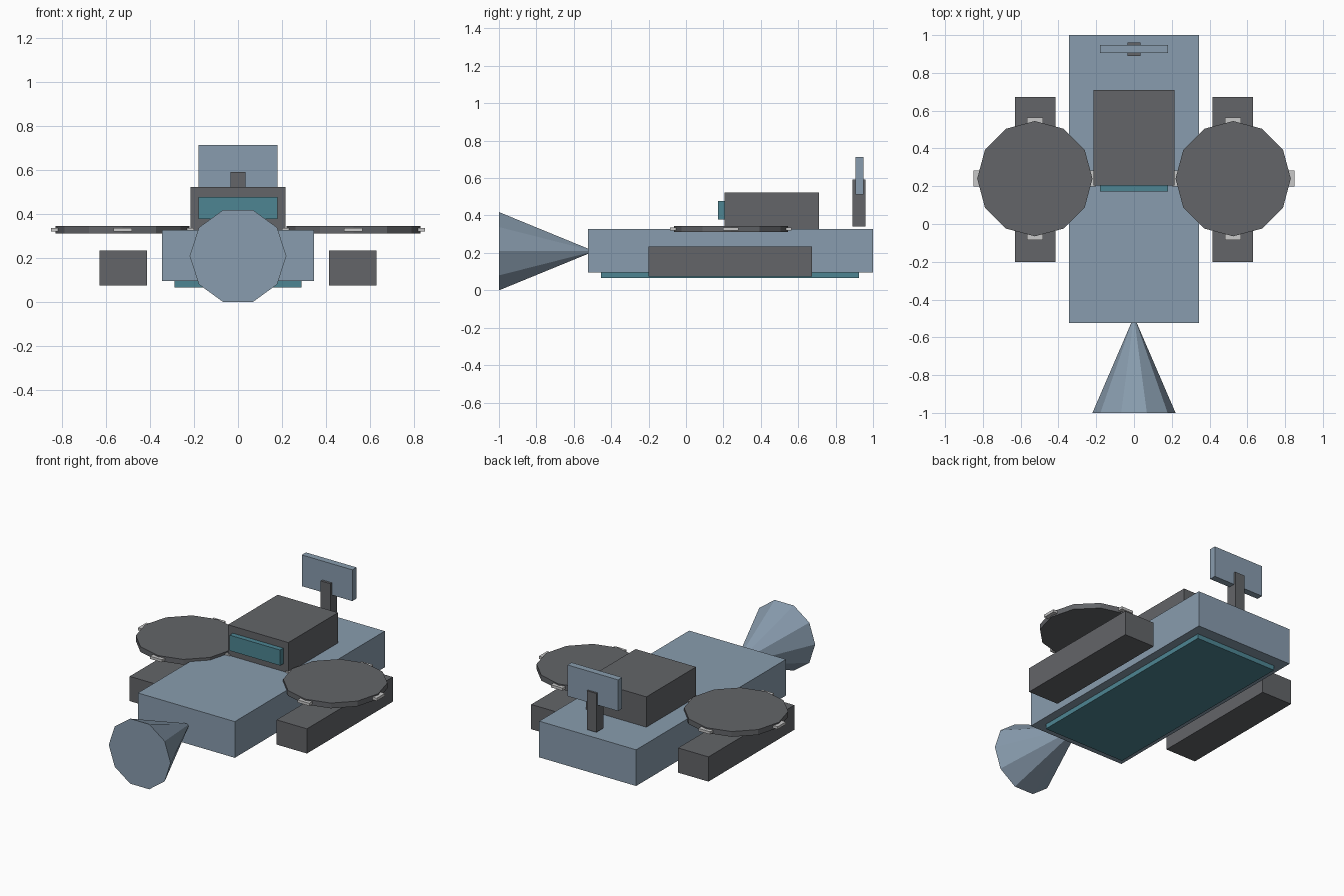
import bpy
import bmesh
from math import cos, sin, tau
from mathutils import Vector

cube = bpy.data.objects.get("Cube")
if cube:
    bpy.data.objects.remove(cube, do_unlink=True)


def material(name, color):
    mat = bpy.data.materials.new(name)
    mat.use_nodes = True
    rgba = (*color, 1.0)
    mat.diffuse_color = rgba
    mat.node_tree.nodes["Principled BSDF"].inputs["Base Color"].default_value = rgba
    return mat


blue = material("blue grey", (0.25, 0.335, 0.425))
dark = material("dark grey", (0.125, 0.13, 0.14))
teal = material("teal", (0.075, 0.235, 0.29))
pale = material("pale grey", (0.58, 0.58, 0.58))


def finish(name, bm, mat):
    bmesh.ops.recalc_face_normals(bm, faces=bm.faces)
    mesh = bpy.data.meshes.new(name)
    bm.to_mesh(mesh)
    bm.free()
    mesh.materials.append(mat)
    obj = bpy.data.objects.new(name, mesh)
    bpy.context.scene.collection.objects.link(obj)
    return obj


def box(name, x, y, z, mat):
    """Box spanning the given (low, high) range on each axis."""
    bm = bmesh.new()
    bmesh.ops.create_cube(bm, size=1)
    for v in bm.verts:
        v.co = Vector([a + (b - a) * (c + 0.5) for (a, b), c in zip((x, y, z), v.co)])
    return finish(name, bm, mat)


def frustum(name, start, end, r_start, r_end, sides, u, v, mat):
    """Capped frustum between two points, its rings lying in the u-v plane."""
    bm = bmesh.new()
    rings = []
    for centre, r in ((start, r_start), (end, r_end)):
        angles = [tau * i / sides for i in range(sides)]
        rings.append([bm.verts.new(Vector(centre) + r * (cos(a) * Vector(u) + sin(a) * Vector(v)))
                      for a in angles])
        bm.faces.new(rings[-1])
    for i in range(sides):
        j = (i + 1) % sides
        bm.faces.new((rings[0][i], rings[0][j], rings[1][j], rings[1][i]))
    return finish(name, bm, mat)


X, Y, Z = (1, 0, 0), (0, 1, 0), (0, 0, 1)

# Hull, belly plate and nose cone
box("hull", (-0.345, 0.345), (-0.525, 1.0), (0.095, 0.328), blue)
box("belly_plate", (-0.29, 0.29), (-0.455, 0.925), (0.065, 0.095), teal)
frustum("nose_cone", (0, -1.0, 0.209), (0, -0.52, 0.209), 0.22, 0.013, 10, X, Z, blue)

# Cabin and its window
box("cabin", (-0.215, 0.215), (0.205, 0.71), (0.328, 0.523), dark)
box("cabin_window", (-0.18, 0.18), (0.172, 0.205), (0.378, 0.478), teal)

# Rear post and panel
box("rear_post", (-0.034, 0.034), (0.89, 0.96), (0.342, 0.592), dark)
box("rear_panel", (-0.18, 0.18), (0.906, 0.948), (0.513, 0.714), blue)

# Side pods, discs and the clips around each disc
for side, sign in (("left", 1), ("right", -1)):
    box(side + "_pod", sorted((sign * 0.415, sign * 0.631)), (-0.2, 0.673), (0.075, 0.234), dark)
    cx, cy = sign * 0.525, 0.24
    frustum(side + "_disc", (cx, cy, 0.311), (cx, cy, 0.345), 0.305, 0.305, 12, X, Y, dark)
    for place, dx, dy in (("outer", sign, 0), ("inner", -sign, 0), ("front", 0, -1), ("back", 0, 1)):
        px, py = cx + 0.305 * dx, cy + 0.305 * dy
        hx, hy = (0.02, 0.042) if dx else (0.042, 0.02)
        box(f"{side}_{place}_clip", (px - hx, px + hx), (py - hy, py + hy), (0.32, 0.337), pale)
